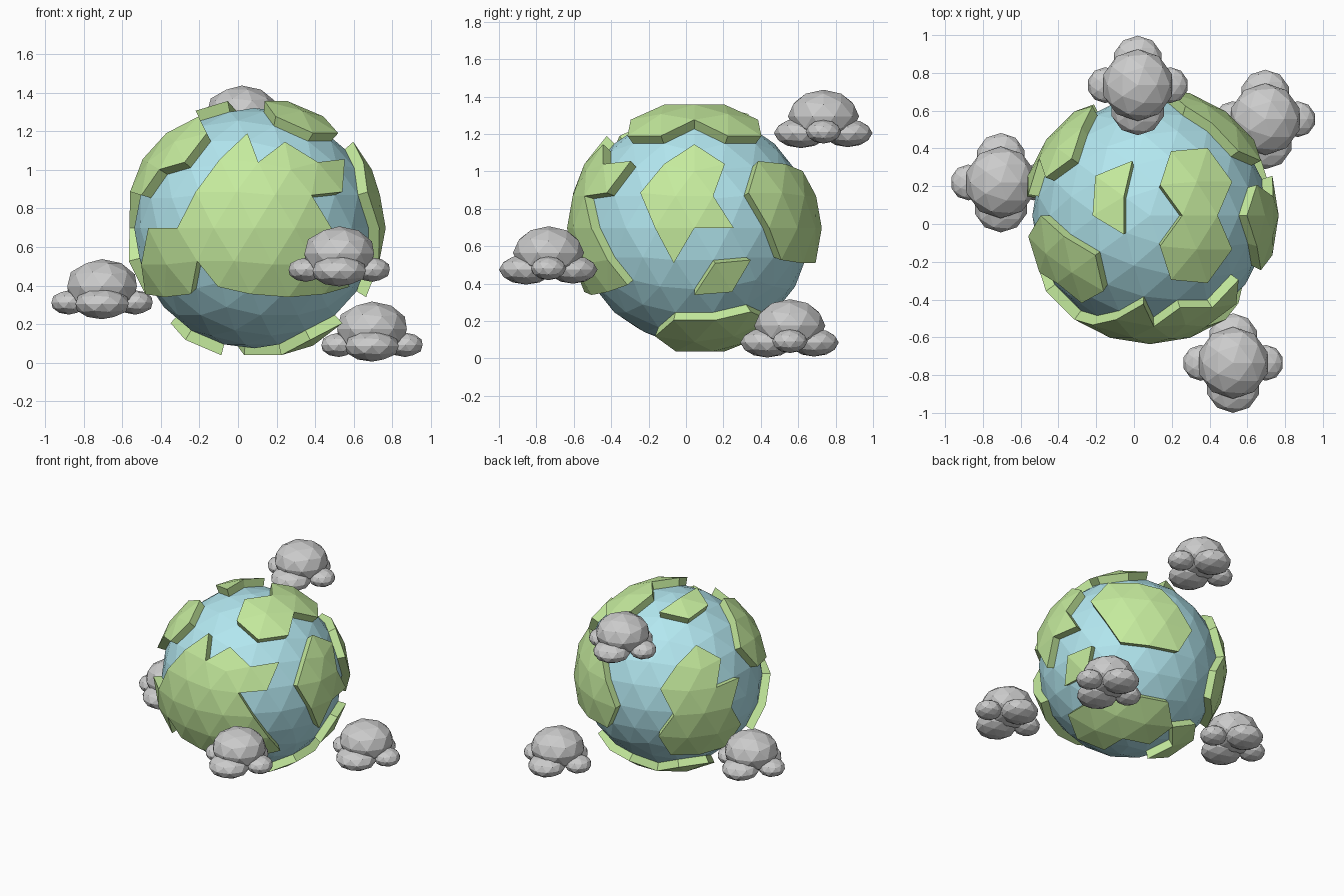
import bpy, bmesh
from mathutils import Vector

if "Cube" in bpy.data.objects:
    bpy.data.objects.remove(bpy.data.objects["Cube"])

CENTRE = Vector((0.085, 0.045, 0.6975))
OCEAN_R, LAND_R = 0.623, 0.681


def material(name, rgb):
    m = bpy.data.materials.new(name)
    m.diffuse_color = (*rgb, 1)
    m.use_nodes = True
    m.node_tree.nodes["Principled BSDF"].inputs["Base Color"].default_value = m.diffuse_color
    return m


def finish(bm, name, mat=None):
    bmesh.ops.recalc_face_normals(bm, faces=bm.faces)
    me = bpy.data.meshes.new(name)
    bm.to_mesh(me)
    bm.free()
    ob = bpy.data.objects.new(name, me)
    bpy.context.collection.objects.link(ob)
    if mat:
        me.materials.append(mat)
    return ob


def inside(px, py, poly):
    hit = False
    for (ax, ay), (bx, by) in zip(poly, poly[1:] + poly[:1]):
        if (ay > py) != (by > py) and px < ax + (py - ay) * (bx - ax) / (by - ay):
            hit = not hit
    return hit


# Side of the globe -> the two drawing axes, and the axis and sign facing out
SIDES = {"front": (0, 2, 1, -1), "back": (0, 2, 1, 1), "right": (1, 2, 0, 1),
         "left": (1, 2, 0, -1), "top": (0, 1, 2, 1), "bottom": (0, 1, 2, -1)}


def land(name, side, outline, mat):
    """Raised plate: globe facets inside the outline, with walls down into the sea."""
    i, j, k, sign = SIDES[side]
    bm = bmesh.new()
    bmesh.ops.create_icosphere(bm, subdivisions=3, radius=LAND_R)
    sea = []
    for f in bm.faces:
        c = f.calc_center_median()
        p = c + CENTRE
        if c[k] * sign < 0 or not inside(p[i], p[j], outline):
            sea.append(f)
    bmesh.ops.delete(bm, geom=sea, context='FACES')
    rim = [e for e in bm.edges if e.is_boundary]
    ext = bmesh.ops.extrude_edge_only(bm, edges=rim)
    for v in ext["geom"]:
        if isinstance(v, bmesh.types.BMVert):
            v.co *= 0.6 / LAND_R
    finish(bm, name, mat).location = CENTRE


def cloud(name, x, y, base):
    """One flattened puff on top of four smaller ones."""
    bm = bmesh.new()
    puffs = [((0, 0, 0.17), 0.19, 0.142),
             ((0, -0.12, 0.08), 0.145, 0.08), ((0, 0.13, 0.08), 0.132, 0.075),
             ((-0.172, 0, 0.087), 0.095, 0.063), ((0.172, 0, 0.087), 0.095, 0.063)]
    for pos, r, rz in puffs:
        vs = bmesh.ops.create_icosphere(bm, subdivisions=2, radius=1)["verts"]
        for v in vs:
            v.co = Vector((v.co.x * r, v.co.y * r, v.co.z * rz)) + Vector(pos)
    finish(bm, name).location = (x, y, base)


blue = material("sea_blue", (0.45, 0.80, 0.87))
green = material("land_green", (0.56, 0.83, 0.34))

# Ocean ball
bm = bmesh.new()
bmesh.ops.create_icosphere(bm, subdivisions=3, radius=OCEAN_R)
finish(bm, "ocean", blue).location = CENTRE

# Land plates, outlined on the side of the globe they are seen from
land("front_continent", "front", [
    (-.095, 1.057), (.049, 1.192), (.09, 1.043), (.24, 1.158), (.427, 1.043),
    (.555, 1.057), (.543, .886), (.392, .86), (.487, .698), (.551, .535),
    (.579, .392), (.43, .352), (.265, .338), (.08, .352), (-.104, .392),
    (-.222, .539), (-.257, .352), (-.385, .338), (-.476, .352),
    (-.504, .509), (-.468, .698), (-.317, .698), (-.22, .886)], green)
land("left_continent", "left", [
    (.341, 1.158), (.231, 1.043), (.341, .856), (.156, .886), (.256, .698),
    (.155, .539), (.223, .352), (.386, .338), (.524, .352), (.634, .539),
    (.598, .698), (.626, .886), (.519, 1.043)], green)
land("back_continent", "back", [
    (.555, 1.057), (.427, 1.043), (.274, 1.003), (.183, .856), (.085, .698),
    (.179, .509), (.39, .509), (.551, .539), (.638, .698), (.674, .886)], green)
land("right_continent", "right", [
    (.045, 1.158), (.223, 1.043), (.155, .856), (.256, .698), (.045, .698),
    (-.066, .509), (-.166, .698), (-.245, .886), (-.133, 1.043)], green)
land("right_island", "right", [
    (.156, .509), (.341, .539), (.231, .352), (.045, .338)], green)
land("top_continent", "top", [
    (.196, -.296), (.143, -.133), (.272, .045), (.143, .223), (.196, .386),
    (.39, .404), (.521, .225), (.444, .045), (.521, -.135), (.39, -.314)], green)
land("top_island", "top", [
    (-.009, .335), (-.066, .155), (-.066, -.065), (-.22, .045), (-.205, .256)], green)
land("upper_left_continent", "top", [
    (-.205, -.166), (-.372, -.069), (-.496, .045), (-.562, -.066),
    (-.51, -.251), (-.409, -.314), (-.265, -.429), (-.165, -.355)], green)
land("bottom_continent", "bottom", [
    (.027, .223), (.236, .155), (.236, -.065), (.375, -.166), (.543, -.069),
    (.543, .159), (.493, .341), (.335, .445), (.118, .515), (-.026, .387)], green)
land("bottom_island", "bottom", [
    (-.102, .045), (-.162, .225), (-.026, .387), (-.22, .404),
    (-.351, .225), (-.274, .045)], green)

# Clouds floating around the globe
cloud("back_cloud", 0.02, 0.735, 1.125)
cloud("right_cloud", 0.695, 0.555, 0.005)
cloud("left_cloud", -0.705, 0.22, 0.225)
cloud("front_cloud", 0.525, -0.735, 0.395)
